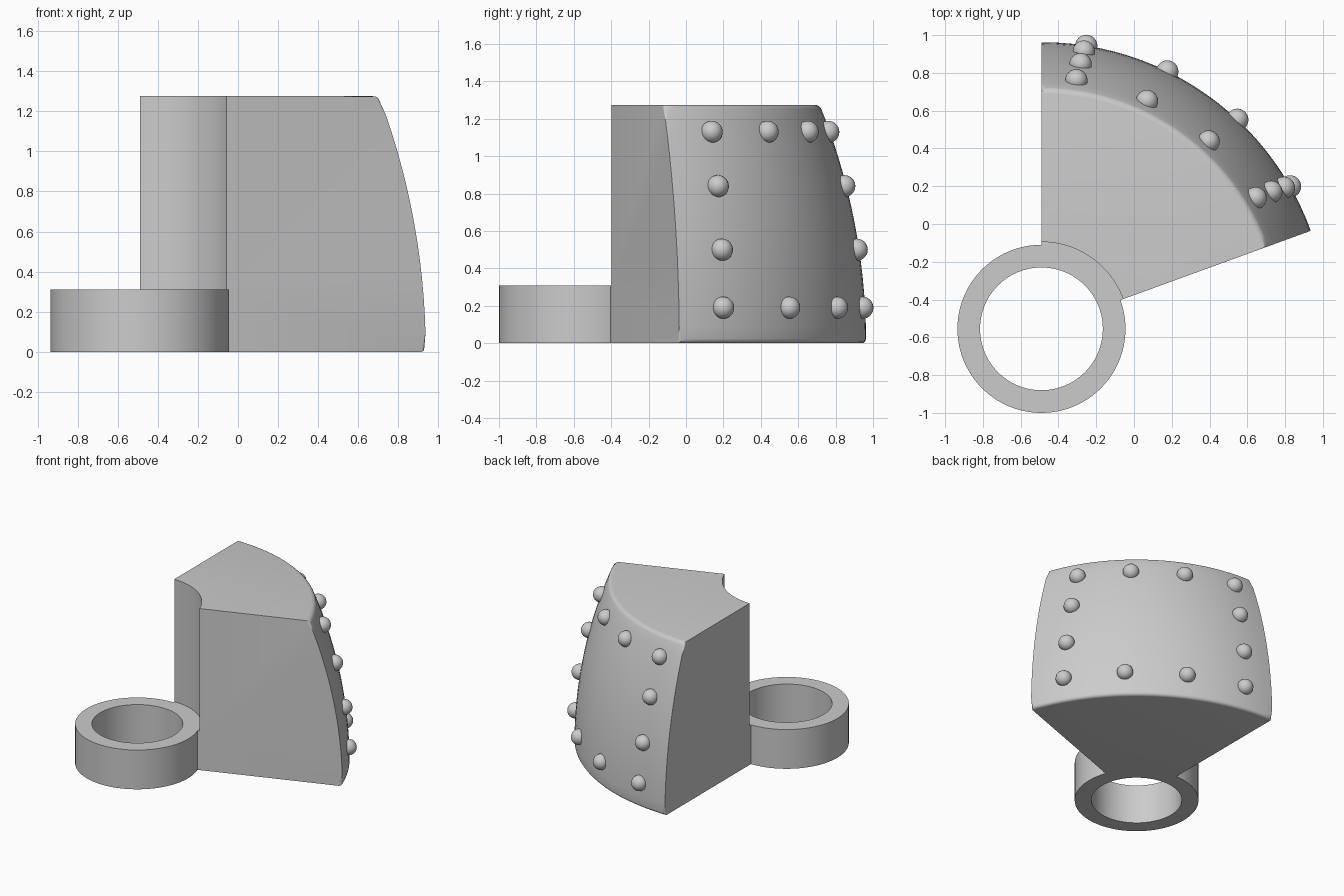
import bpy, bmesh
from math import sin, cos, radians, sqrt
from mathutils import Vector

cube = bpy.data.objects.get("Cube")
if cube:
    bpy.data.objects.remove(cube, do_unlink=True)

AXIS = Vector((-0.49, -0.555, 0))       # shared centre of ring and wedge
HEIGHT, RING_H = 1.275, 0.31
R_BOTTOM, R_TOP = 1.518, 1.27
DROP = R_BOTTOM - R_TOP
BULGE = (HEIGHT ** 2 + DROP ** 2) / (2 * DROP)

grey = bpy.data.materials.new("plain_grey")
grey.use_nodes = True
grey.diffuse_color = (0.6, 0.6, 0.6, 1)
grey.node_tree.nodes["Principled BSDF"].inputs["Base Color"].default_value = (0.6, 0.6, 0.6, 1)


def outer_radius(z):
    """Radius of the curved outer wall at height z."""
    return R_BOTTOM - BULGE + sqrt(BULGE ** 2 - z ** 2)


def polar(r, angle, z):
    a = radians(angle)
    return AXIS + Vector((r * cos(a), r * sin(a), z))


def finish(bm, name, angle=35):
    bmesh.ops.recalc_face_normals(bm, faces=bm.faces)
    mesh = bpy.data.meshes.new(name)
    bm.to_mesh(mesh)
    bm.free()
    mesh.materials.append(grey)
    obj = bpy.data.objects.new(name, mesh)
    bpy.context.collection.objects.link(obj)
    bpy.ops.object.select_all(action='DESELECT')
    obj.select_set(True)
    bpy.context.view_layer.objects.active = obj
    bpy.ops.object.shade_smooth_by_angle(angle=radians(angle))
    return obj


def sweep(profile, start, end, steps, closed=False):
    """Turn an (r, z) profile about the axis; returns bmesh and faces per profile edge."""
    bm = bmesh.new()
    count = steps if closed else steps + 1
    rows = [[bm.verts.new(polar(r, start + (end - start) * i / steps, z))
             for r, z in profile] for i in range(count)]
    n = len(profile)
    strips = [[] for _ in profile]
    for i in range(steps):
        a, b = rows[i], rows[(i + 1) % count]
        for j in range(n):
            k = (j + 1) % n
            strips[j].append(bm.faces.new((a[j], a[k], b[k], b[j])))
    if not closed:
        bm.faces.new(rows[0])
        bm.faces.new(rows[-1])
    return bm, strips


# Mounting ring
bm, _ = sweep([(0.325, 0), (0.445, 0), (0.445, RING_H), (0.325, RING_H)],
              0, 360, 96, closed=True)
finish(bm, "mounting_ring")

# Wedge body: hollowed inner wall, bulging outer wall with rounded rim
WALL = 14
wall = [(outer_radius(HEIGHT * i / WALL), HEIGHT * i / WALL) for i in range(WALL + 1)]
profile = [(0.443, 0)] + wall + [(0.46, HEIGHT), (0.46, RING_H), (0.443, RING_H)]
bm, strips = sweep(profile, 20, 90, 24)
outer = {f for strip in strips[1:WALL + 1] for f in strip}
rim = [e for e in bm.edges if sum(f in outer for f in e.link_faces) == 1]
bmesh.ops.bevel(bm, geom=rim, offset=0.025, offset_type='OFFSET', segments=4,
                profile=0.5, affect='EDGES', clamp_overlap=True)
finish(bm, "wedge_body")

# Rivets around the border of the outer wall
spots = []
for z, first, last in ((0.19, 29.8, 81), (1.13, 31.4, 82)):
    spots += [(first + (last - first) * i / 3, z) for i in range(4)]
for z, first, last in ((0.5, 30.2, 81.3), (0.84, 30.8, 81.6)):
    spots += [(first, z), (last, z)]
for i, (angle, z) in enumerate(spots):
    bm = bmesh.new()
    bmesh.ops.create_uvsphere(bm, u_segments=24, v_segments=14, radius=0.059)
    bmesh.ops.translate(bm, vec=polar(outer_radius(z) + 0.004, angle, z), verts=bm.verts)
    finish(bm, f"rivet_{i + 1}")
